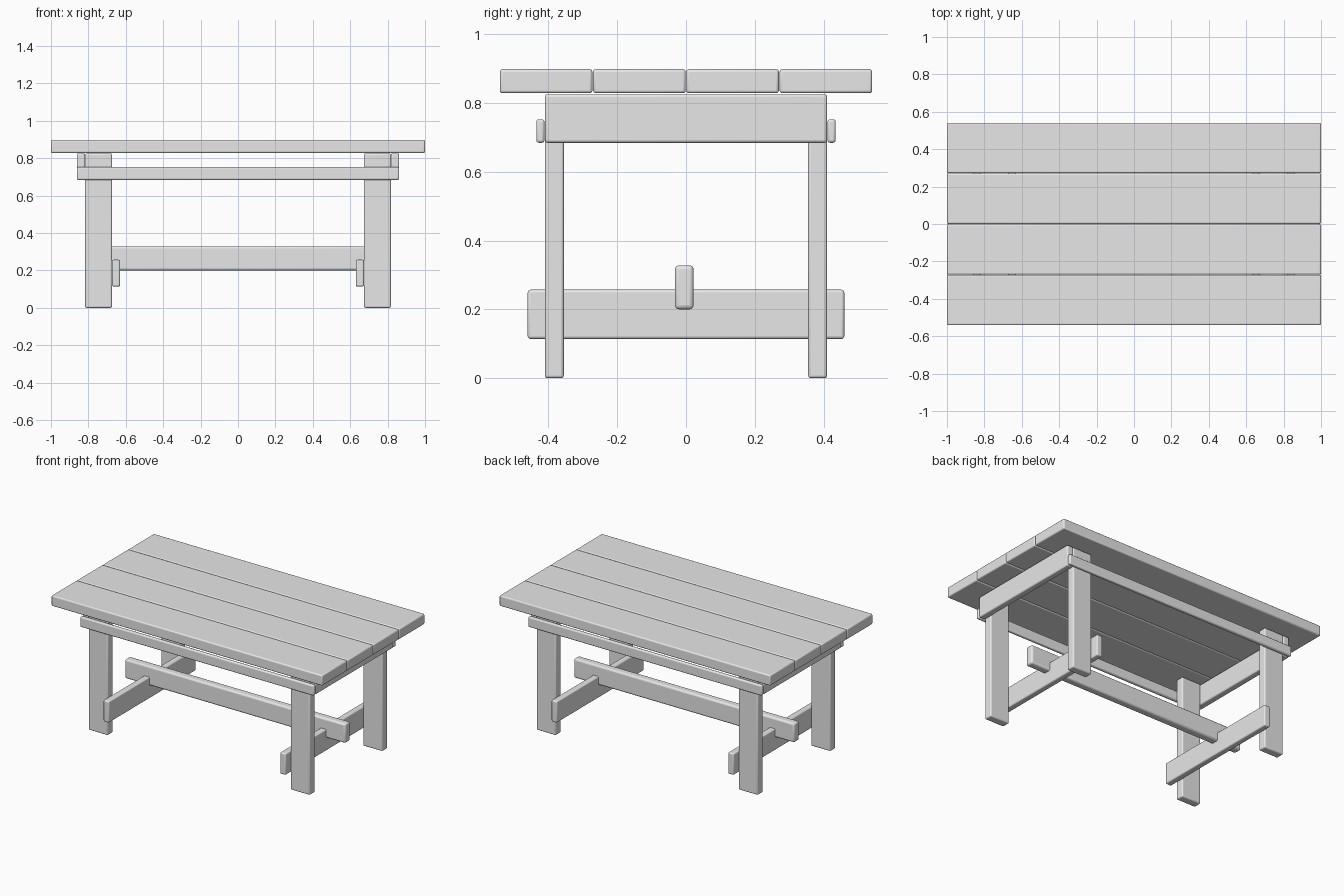
import bpy

default = bpy.data.objects.get("Cube")
if default:
    bpy.data.objects.remove(default, do_unlink=True)

grey = bpy.data.materials.new("plain grey")
grey.use_nodes = True
grey.diffuse_color = (0.8, 0.8, 0.8, 1)
grey.node_tree.nodes["Principled BSDF"].inputs["Base Color"].default_value = (0.8, 0.8, 0.8, 1)


def board(name, xs, ys, zs, radius=0.008):
    """Rounded timber filling the given x, y and z spans."""
    spans = (xs, ys, zs)
    bpy.ops.mesh.primitive_cube_add(size=1, location=[sum(s) / 2 for s in spans])
    ob = bpy.context.object
    ob.name = name
    ob.scale = [abs(s[1] - s[0]) for s in spans]
    bpy.ops.object.transform_apply(location=False, rotation=False, scale=True)
    ob.data.materials.append(grey)
    bevel = ob.modifiers.new("rounded edges", "BEVEL")
    bevel.width = radius
    bevel.segments = 3
    bpy.ops.object.shade_smooth_by_angle()
    return ob


def mirrored(span, side):
    return (span[0] * side, span[1] * side)


# Table top: four planks with narrow gaps
pitch = 0.271
for i in range(4):
    start = (i - 2) * pitch
    board(f"top_plank_{i + 1}", (-1, 1), (start + 0.001, start + pitch - 0.001), (0.828, 0.898))

for side, end in ((1, "left"), (-1, "right")):
    # Legs
    for depth, place in ((-1, "front"), (1, "back")):
        board(f"{place}_{end}_leg", mirrored((0.674, 0.817), side),
              mirrored((0.355, 0.41), depth), (0, 0.825))
    # Cross beams: upper outside the legs, lower inside them
    board(f"{end}_upper_beam", mirrored((0.818, 0.862), side), (-0.41, 0.41), (0.684, 0.825))
    board(f"{end}_lower_beam", mirrored((0.631, 0.673), side), (-0.46, 0.46), (0.114, 0.257))

# Long rails under the top
for depth, place in ((-1, "front"), (1, "back")):
    board(f"{place}_rail", (-0.862, 0.862), mirrored((0.411, 0.435), depth), (0.684, 0.752))

# Central stretcher resting in the lower beams
board("stretcher", (-0.814, 0.814), (-0.032, 0.022), (0.2, 0.328), 0.012)
